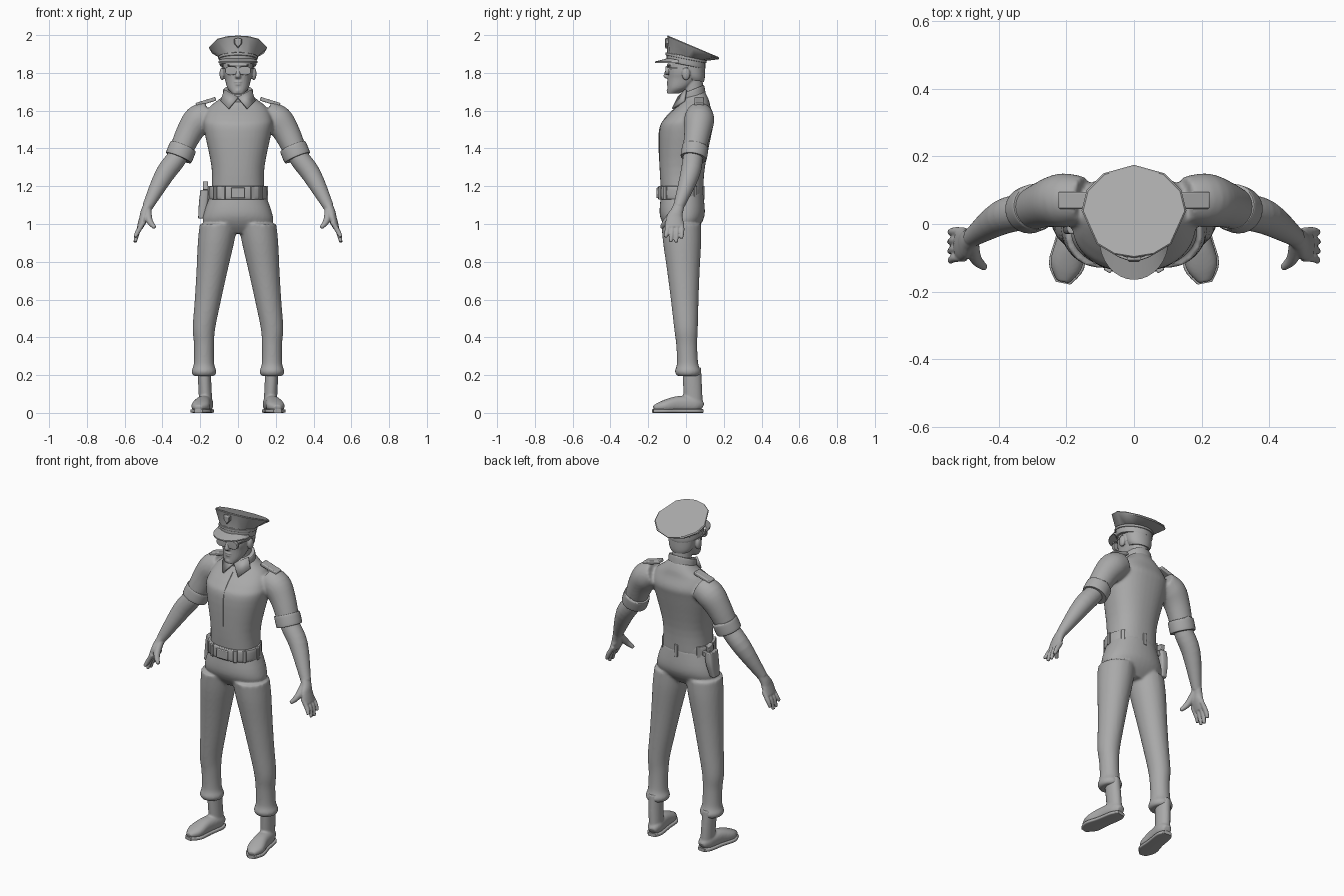
import bpy, bmesh
from math import sin, cos, pi, radians, copysign
from mathutils import Vector, Matrix

if "Cube" in bpy.data.objects:
    bpy.data.objects.remove(bpy.data.objects["Cube"])

GREY = (.4, .4, .4, 1)
grey = bpy.data.materials.new("plain grey")
grey.use_nodes = True
grey.diffuse_color = GREY
grey.node_tree.nodes["Principled BSDF"].inputs["Base Color"].default_value = GREY

SIDES = {"left": 1, "right": -1}
UP = Vector((0, 0, 1))
BACK = Vector((0, 1, 0))


def finish(name, bm, voxel=None, relax=4, angle=40, bevel=None, thickness=None):
    """Turn a bmesh into an object; voxel fuses overlapping shapes into one skin."""
    bmesh.ops.recalc_face_normals(bm, faces=bm.faces)
    mesh = bpy.data.meshes.new(name)
    bm.to_mesh(mesh)
    bm.free()
    mesh.materials.append(grey)
    mesh.shade_smooth()
    mesh.set_sharp_from_angle(angle=radians(angle))
    part = bpy.data.objects.new(name, mesh)
    bpy.context.collection.objects.link(part)
    if voxel:
        fuse = part.modifiers.new("fuse", "REMESH")
        fuse.mode, fuse.voxel_size, fuse.use_smooth_shade = "VOXEL", voxel, True
        part.modifiers.new("relax", "SMOOTH").iterations = relax
    if thickness:
        cloth = part.modifiers.new("cloth", "SOLIDIFY")
        cloth.thickness, cloth.offset = thickness, 0
    if bevel:
        edges = part.modifiers.new("rounded edges", "BEVEL")
        edges.width, edges.segments = bevel, 2


def skin(bm, rings):
    """Bridge rings of points and cap both ends."""
    rows = [[bm.verts.new(point) for point in ring] for ring in rings]
    for low, high in zip(rows, rows[1:]):
        for i in range(len(low)):
            bm.faces.new((low[i - 1], low[i], high[i], high[i - 1]))
    bm.faces.new(rows[0])
    bm.faces.new(rows[-1])


def spline(rows, steps=4):
    """Smooth curve through rows of numbers, as Bezier spans."""
    ends = [rows[0]] + rows + [rows[-1]]
    curve = []
    for before, start, end, after in zip(ends, ends[1:], ends[2:], ends[3:]):
        pull, push = start + (end - before) / 6, end - (after - start) / 6
        for k in range(steps):
            span = [start, pull, push, end]
            while len(span) > 1:
                span = [a.lerp(b, k / steps) for a, b in zip(span, span[1:])]
            curve += span
    return curve + [rows[-1]]


def loft(bm, rows, side=1, level=False, ref=BACK, sides=28, power=2, shear=0):
    """Tube through (x, y, z, half width[, half depth]); level keeps rings horizontal."""
    rows = spline([Vector((*row, row[-1])[:5]) for row in rows])
    path = [Vector(row[:3]) for row in rows]
    rings = []
    for i, (centre, row) in enumerate(zip(path, rows)):
        along = (path[min(i + 1, len(path) - 1)] - path[max(i - 1, 0)]).normalized()
        deep = (ref - along * ref.dot(along)).normalized()
        wide = deep.cross(along)
        if level:
            wide, deep = Vector((1, 0, 0)), BACK + UP * shear
        ring = []
        for k in range(sides):
            turn = 2 * pi * k / sides
            c, s = (copysign(abs(q) ** (2 / power), q) for q in (cos(turn), sin(turn)))
            point = centre + wide * row[3] * c + deep * row[4] * s
            point.x *= side
            ring.append(point)
        rings.append(ring)
    skin(bm, rings)


def band(bm, start, end, width, depth, side=1, **options):
    """Short strap-like ring with rounded rims."""
    start, end = Vector(start), Vector(end)
    rows = [(*start.lerp(end, t), width * size, depth * size)
            for t, size in ((0, .93), (.1, 1), (.9, 1), (1, .93))]
    loft(bm, rows, side, **options)


def column(bm, rows, **options):
    """Upright body of level rings (z, y, half width, half depth)."""
    loft(bm, [(0, y, z, wide, deep) for z, y, wide, deep in rows], level=True, **options)


def ball(bm, at, size):
    bmesh.ops.create_uvsphere(bm, u_segments=20, v_segments=12, radius=1,
                              matrix=Matrix.Translation(at) @ Matrix.Diagonal((*size, 1)))


def box(bm, at, size, turn=0, axis="Z"):
    bmesh.ops.create_cube(bm, size=1, matrix=Matrix.Translation(at)
                          @ Matrix.Rotation(turn, 4, axis) @ Matrix.Diagonal((*size, 1)))


# Arm joints of the left side
shoulder, upper_arm = (.15, .07, 1.58), (.21, .07, 1.55)
elbow, forearm, wrist = (.31, .04, 1.37), (.39, .02, 1.26), (.48, -.04, 1.09)
palm, knuckles = (.5, -.06, 1.03), (.52, -.06, .98)

# Shirt: torso and short sleeves
bm = bmesh.new()
column(bm, [(1.15, -.02, .14, .11), (1.3, -.02, .14, .12), (1.5, 0, .18, .14), (1.56, .02, .18, .13),
            (1.62, .04, .15, .09), (1.66, .05, .1, .07), (1.7, .05, .06, .05)], sides=40, power=2.3)
for side in SIDES.values():
    loft(bm, [(*shoulder, .07), (*upper_arm, .08), (.26, .06, 1.48, .07), (*elbow, .06)], side)
finish("shirt", bm, voxel=.008, relax=6)

# Shirt front seam
bm = bmesh.new()
seam = ((1.33, -.14), (1.4, -.142), (1.5, -.14), (1.56, -.11), (1.62, -.05))
loft(bm, [(0, y, z, .003) for z, y in seam], sides=6)
finish("shirt_seam", bm)

# Trousers: hips and legs, the legs leaning apart below the hip
bm = bmesh.new()
column(bm, [(.95, -.02, .1, .06), (1, -.02, .18, .1), (1.06, -.02, .18, .12), (1.17, -.02, .14, .11)],
       sides=40, power=2.2)
leg = ((.195, .056), (.22, .066), (.26, .054), (.36, .053), (.45, .06), (.6, .07), (.75, .082), (.9, .096), (1, .1))
for side in SIDES.values():
    loft(bm, [(.18 - .14 * max(0, z - .45), .02 - .045 * z, z, r, r * 1.05) for z, r in leg], side, level=True)
finish("trousers", bm, voxel=.008, relax=5)

# Collar band
bm = bmesh.new()
band(bm, (0, .04, 1.65), (0, .03, 1.71), .08, .066, level=True, shear=.4)
finish("collar", bm)

foot = [(.165, .086, .03, .022), (.17, .05, .045, .04), (.185, -.04, .047, .042),
        (.2, -.12, .035, .048, .03), (.21, -.17, .025, .02, .015)]
flap = [(0, -.04, 1.67), (.05, -.07, 1.61), (.09, -.01, 1.65), (.07, 0, 1.71)]
for label, side in SIDES.items():
    # Folded collar point
    bm = bmesh.new()
    bm.faces.new([bm.verts.new((x * side, y, z)) for x, y, z in flap])
    finish(label + "_collar_point", bm, thickness=.012)

    # Shoulder strap
    bm = bmesh.new()
    box(bm, (.17 * side, .07, 1.647), (.11, .05, .02), .3 * side, "Y")
    finish(label + "_shoulder_strap", bm, bevel=.005)

    # Rolled sleeve cuff
    bm = bmesh.new()
    band(bm, (.29, .05, 1.41), (.315, .04, 1.35), .073, .07, side)
    finish(label + "_sleeve_cuff", bm)

    # Boot and sole
    bm = bmesh.new()
    loft(bm, [(.17, .04, .03, .035, .05), (.18, .03, .24, .035, .05)], side, level=True)
    loft(bm, foot, side, ref=UP, power=2.4)
    finish(label + "_boot", bm, voxel=.006)
    bm = bmesh.new()
    loft(bm, [(x, y * 1.03, .01, wide * 1.1, .01) for x, y, z, wide, *rest in foot], side, ref=UP, power=5)
    finish(label + "_sole", bm)

    # Bare arm, palm, thumb and fingers
    bm = bmesh.new()
    loft(bm, [(*upper_arm, .04), (*elbow, .052), (*forearm, .051), (*wrist, .028)], side)
    loft(bm, [(*forearm, .03), (*wrist, .025, .03), (*palm, .023, .045), (*knuckles, .016, .046)], side)
    loft(bm, [(*wrist, .02), (.47, -.1, 1.02, .018), (.44, -.13, .98, .01)], side)
    for k in range(4):
        y = -.1 + k * .026
        tip = .9 + .012 * (k - 1.6) ** 2
        loft(bm, [(*palm[:1], y, 1.01, .012), (.53, y, .96, .013), (.545, y * 1.1, tip, .009)], side)
    finish(label + "_arm", bm, voxel=.0045, relax=3)

# Head: skull, neck, nose, lips, chin, brow and ears
bm = bmesh.new()
column(bm, [(1.69, -.07, .03, .03), (1.72, -.04, .056, .058), (1.77, -.01, .07, .087),
            (1.81, 0, .08, .097), (1.9, 0, .08, .09)], power=2.2)
loft(bm, [(0, .05, 1.62, .06), (0, .04, 1.7, .054), (0, .03, 1.8, .055)], level=True)
column(bm, [(1.84, -.085, .01, .01), (1.785, -.1, .015, .02), (1.77, -.09, .014, .014)])
for z, wide, tall in ((1.752, .026, .006), (1.739, .022, .007), (1.705, .02, .015), (1.842, .06, .01)):
    ball(bm, (0, -.085, z), (wide, .018, tall))
for side in SIDES.values():
    ball(bm, (.084 * side, 0, 1.795), (.014, .022, .034))
finish("head", bm, voxel=.004, relax=3)

# Cropped hair below the cap
bm = bmesh.new()
column(bm, [(1.76, .045, .06, .05), (1.79, .04, .075, .06), (1.87, .03, .085, .07)], shear=-.15)
finish("hair", bm)

# Sunglasses: lenses, side arms and bridge
bm = bmesh.new()
for side in SIDES.values():
    band(bm, (.036, -.108, 1.812), (.036, -.09, 1.812), .032, .023, side, ref=UP, power=2.6)
    box(bm, (.078 * side, -.045, 1.825), (.005, .11, .007), -.14 * side)
box(bm, (0, -.104, 1.822), (.02, .005, .006))
finish("sunglasses", bm, angle=30)

# Cap crown: a flat, backward-sloping top narrowing down to the band
half = [(0, .175), (.09, .15), (.14, .1), (.155, .04), (.11, -.06), (.06, -.09), (0, -.1)]
outline = [Vector((x, y, 1.957 - .425 * y)) for x, y in half + [(-x, y) for x, y in half[-2:0:-1]]]
hub = Vector((0, .03, 1.944))
base = []
for rim in outline:
    out = (rim - hub).to_2d().normalized() * .1
    base.append((*out, 1.885 - .22 * out.y))
bm = bmesh.new()
skin(bm, [base] + [[hub.lerp(rim, size) - UP * drop for rim in outline]
                   for size, drop in ((.98, .012), (1, .005), (.97, 0))])
finish("cap_crown", bm, angle=35)

# Cap band with a raised strap
bm = bmesh.new()
band(bm, (0, 0, 1.84), (0, 0, 1.89), .098, .102, level=True, shear=-.2)
band(bm, (0, 0, 1.872), (0, 0, 1.887), .104, .108, level=True, shear=-.2)
finish("cap_band", bm)

# Visor: crescent swept from temple to temple
bm = bmesh.new()
rings = []
for k in range(17):
    c, s = cos(pi * k / 16), sin(pi * k / 16)
    inner = Vector((.097 * c, -.04 - .055 * s, 1.868 + .01 * s))
    outer = Vector((.104 * c, -.04 - .125 * s, 1.86))
    rings.append([inner, outer, outer - UP * .007, inner - UP * .007])
skin(bm, rings)
finish("cap_visor", bm)

# Cap badge: small shield
bm = bmesh.new()
shield = [(-.02, .025), (0, .03), (.02, .025), (.02, 0), (0, -.025), (-.02, 0)]
skin(bm, [[(x * size, y, 1.955 + z * size) for x, z in shield] for y, size in ((-.09, 1), (-.107, 1), (-.112, .75))])
finish("cap_badge", bm, angle=20)

# Belt, loops and buckle
bm = bmesh.new()
band(bm, (0, -.03, 1.13), (0, -.03, 1.2), .152, .118, level=True, sides=40, power=2.2)
finish("belt", bm)
bm = bmesh.new()
for turn in (-140, -120, -60, -40, 0, 40, 90, 140, 180):
    turn = radians(turn)
    box(bm, (.152 * cos(turn), -.03 + .12 * sin(turn), 1.165), (.016, .022, .072), turn)
finish("belt_loops", bm, bevel=.003)
bm = bmesh.new()
box(bm, (0, -.15, 1.165), (.075, .014, .054))
finish("belt_buckle", bm, bevel=.004)

# Holster on the right hip
bm = bmesh.new()
loft(bm, [(-.193, 0, 1.03, .018, .03), (-.183, .01, 1.11, .024, .04), (-.175, .01, 1.18, .024, .04)],
     level=True, power=4)
box(bm, (-.172, .02, 1.2), (.026, .04, .045), -.2, "X")
box(bm, (-.165, .01, 1.16), (.062, .05, .03))
finish("holster", bm, angle=30, bevel=.004)
